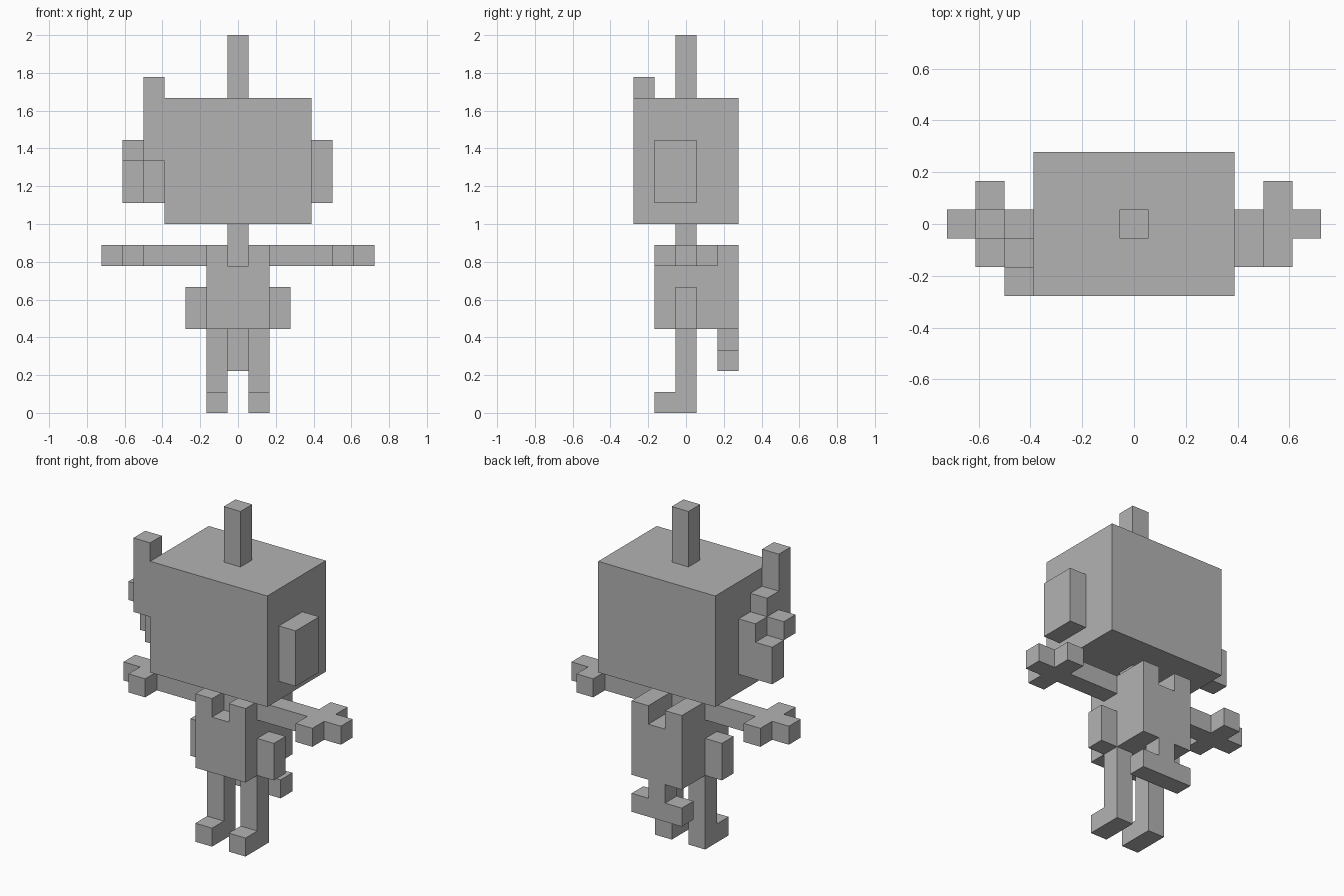
import bpy
import bmesh
import math
from itertools import product
from mathutils import Vector

# One grid block; the figure is 18 blocks tall
UNIT = 2 / 18

cube = bpy.data.objects.get("Cube")
if cube:
    bpy.data.objects.remove(cube, do_unlink=True)

# Plain grey material
GREY = (0.45, 0.45, 0.45, 1)
grey = bpy.data.materials.new("plain_grey")
grey.use_nodes = True
grey.diffuse_color = GREY
grey.node_tree.nodes["Principled BSDF"].inputs["Base Color"].default_value = GREY


def block(x, y, z):
    """Set of grid cells; each argument is an inclusive (first, last) pair."""
    return set(product(*(range(a, b + 1) for a, b in (x, y, z))))


def mirrored(cells):
    return {(-x, y, z) for x, y, z in cells}


def build(name, cells):
    """Make one clean blocky part with only the outer faces of its cells."""
    bm = bmesh.new()
    corners = {}

    def corner(p):
        key = tuple(round(c * 2) for c in p)
        if key not in corners:
            corners[key] = bm.verts.new(p * UNIT)
        return corners[key]

    for cell in cells:
        centre = Vector(cell) + Vector((0, 0, 0.5))
        for axis, sign in product(range(3), (-1, 1)):
            out, u, v = Vector(), Vector(), Vector()
            out[axis] = sign
            u[(axis + 1) % 3] = sign
            v[(axis + 2) % 3] = 1
            if tuple(int(c + d) for c, d in zip(cell, out)) in cells:
                continue
            bm.faces.new([corner(centre + (out + u * i + v * j) / 2)
                          for i, j in ((-1, -1), (1, -1), (1, 1), (-1, 1))])
    bmesh.ops.dissolve_limit(bm, angle_limit=math.radians(1),
                             verts=bm.verts[:], edges=bm.edges[:])
    mesh = bpy.data.meshes.new(name)
    bm.to_mesh(mesh)
    bm.free()
    mesh.materials.append(grey)
    obj = bpy.data.objects.new(name, mesh)
    bpy.context.collection.objects.link(obj)


# Head, antenna and neck
build("head", block((-3, 3), (-2, 2), (9, 14)))
build("antenna", block((0, 0), (0, 0), (15, 17)))
build("neck", block((0, 0), (0, 0), (7, 8)))

# Plain ear on the left, stepped ear piece with an upright prong on the right
build("left_ear", block((4, 4), (-1, 0), (10, 12)))
build("right_ear_piece",
      block((-4, -4), (-2, -2), (12, 15))      # prong
      | block((-4, -4), (-1, -1), (10, 13))    # middle step
      | block((-4, -4), (0, 0), (10, 12))      # rear step
      | block((-5, -5), (0, 0), (10, 11))      # outer pad
      | block((-5, -5), (-1, -1), (12, 12)))   # outer knob

# Torso with a channel along its top for the neck
build("torso", block((-1, 1), (-1, 2), (4, 7)) - block((0, 0), (-1, 2), (7, 7)))

# Tail: a short stem with a crossbar
build("tail", block((0, 0), (2, 2), (3, 3)) | block((-1, 1), (2, 2), (2, 2)))

# Paired limbs
limbs = {
    "arm": block((2, 6), (0, 0), (7, 7)) | block((5, 5), (-1, 1), (7, 7)),
    "hip": block((2, 2), (0, 0), (4, 5)),
    "leg": block((1, 1), (0, 0), (0, 3)) | block((1, 1), (-1, -1), (0, 0)),
}
for name, cells in limbs.items():
    build("left_" + name, cells)
    build("right_" + name, mirrored(cells))
